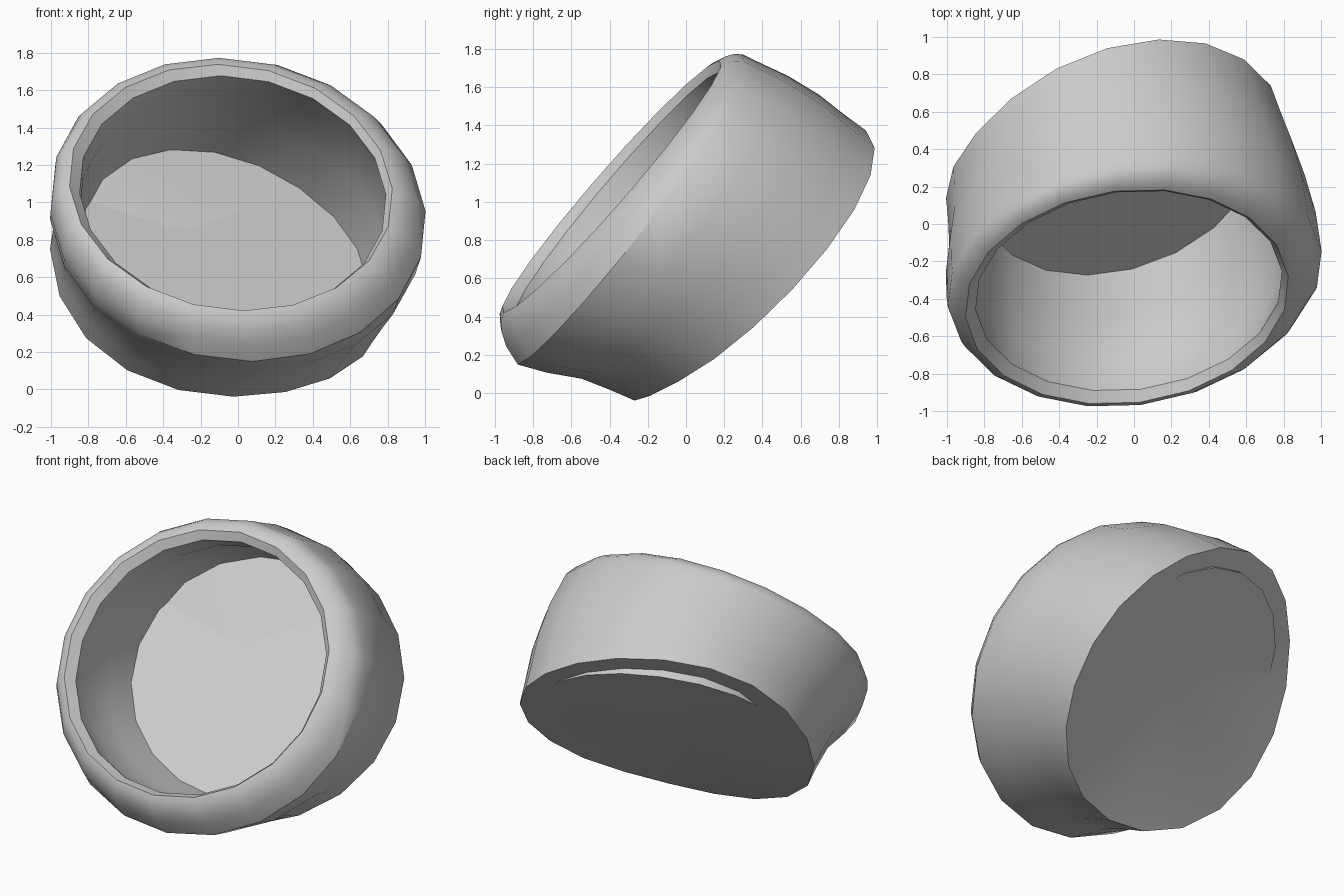
import bpy, bmesh, math
from mathutils import Vector

if "Cube" in bpy.data.objects:
    bpy.data.objects.remove(bpy.data.objects["Cube"], do_unlink=True)

SIDES = 20

grey = bpy.data.materials.new("plain grey")
grey.use_nodes = True
grey.diffuse_color = (0.6, 0.6, 0.6, 1)
grey.node_tree.nodes["Principled BSDF"].inputs["Base Color"].default_value = (0.6, 0.6, 0.6, 1)

# Tilted cross-sections: (centre, facing direction)
RIM = (Vector((-0.035, -0.38, 1.07)), Vector((0.1, -0.755, 0.652)))
BULGE = (Vector((0.0, -0.265, 0.947)), Vector((0.09, -0.78, 0.61)))
WAIST = (Vector((-0.03, 0.07, 0.82)), Vector((0.2, -0.73, 0.65)))
BASE = (Vector((-0.08, 0.325, 0.672)), Vector((0.28, -0.685, 0.672)))
FLOOR = (Vector((-0.07, 0.32, 0.685)), Vector((0.27, -0.665, 0.695)))


def blend(a, b, t):
    return a[0].lerp(b[0], t), a[1].lerp(b[1], t)


def lobe(angle, degrees):
    return max(0, math.cos(angle - math.radians(degrees))) ** 2


def ring(bm, section, radius, warp):
    """Add a tilted circle of vertices; warp sags one low side and lifts the side above it."""
    centre, n = section[0], section[1].normalized()
    u = Vector((1, 0, 0))
    u = (u - u.dot(n) * n).normalized()
    v = n.cross(u)
    verts = []
    for i in range(SIDES):
        a = math.pi / 2 + 2 * math.pi * (i + 0.25) / SIDES
        sag, lift = warp * lobe(a, 222), warp * lobe(a, 130)
        r = radius + 0.03 * sag + 0.03 * lift
        offset = r * (math.cos(a) * u + math.sin(a) * v) + (0.05 * lift - 0.15 * sag) * n
        verts.append(bm.verts.new(centre + offset))
    return verts


def finish(bm, name):
    mesh = bpy.data.meshes.new(name)
    bm.normal_update()
    bm.to_mesh(mesh)
    bm.free()
    mesh.materials.append(grey)
    ob = bpy.data.objects.new(name, mesh)
    bpy.context.collection.objects.link(ob)
    bpy.ops.object.select_all(action="DESELECT")
    ob.select_set(True)
    bpy.context.view_layer.objects.active = ob
    bpy.ops.object.shade_smooth_by_angle(angle=math.radians(36))


# Bowl wall: underside edge, up the outside, over the rim, down the inside
sections = [
    (BASE, 0.915, 1),
    (blend(WAIST, BASE, 0.55), 0.935, 0.7),
    (WAIST, 0.965, 0.35),
    (blend(BULGE, WAIST, 0.5), 1.0, 0.1),
    (BULGE, 1.01, 0),
    (blend(RIM, BULGE, 0.5), 0.985, 0),
    (blend(RIM, BULGE, 0.2), 0.95, 0),
    (RIM, 0.91, 0),
    (blend(RIM, BULGE, -0.08), 0.87, 0),
    (blend(RIM, BULGE, 0.2), 0.825, 0),
    (blend(BULGE, WAIST, 0.2), 0.85, 0),
    (WAIST, 0.84, 0),
    (FLOOR, 0.795, 0),
]
bm = bmesh.new()
rings = [ring(bm, *s) for s in sections]
for low, high in zip(rings, rings[1:]):
    for i in range(SIDES):
        j = (i + 1) % SIDES
        bm.faces.new((low[i], low[j], high[j], high[i]))

# Gently twisted underside, fanned from its centre, and flat inner floor
hub = bm.verts.new(BASE[0] - 0.01 * BASE[1])
for i in range(SIDES):
    bm.faces.new((rings[0][(i + 1) % SIDES], rings[0][i], hub))
bm.faces.new(rings[-1])
finish(bm, "tilted_bowl")
